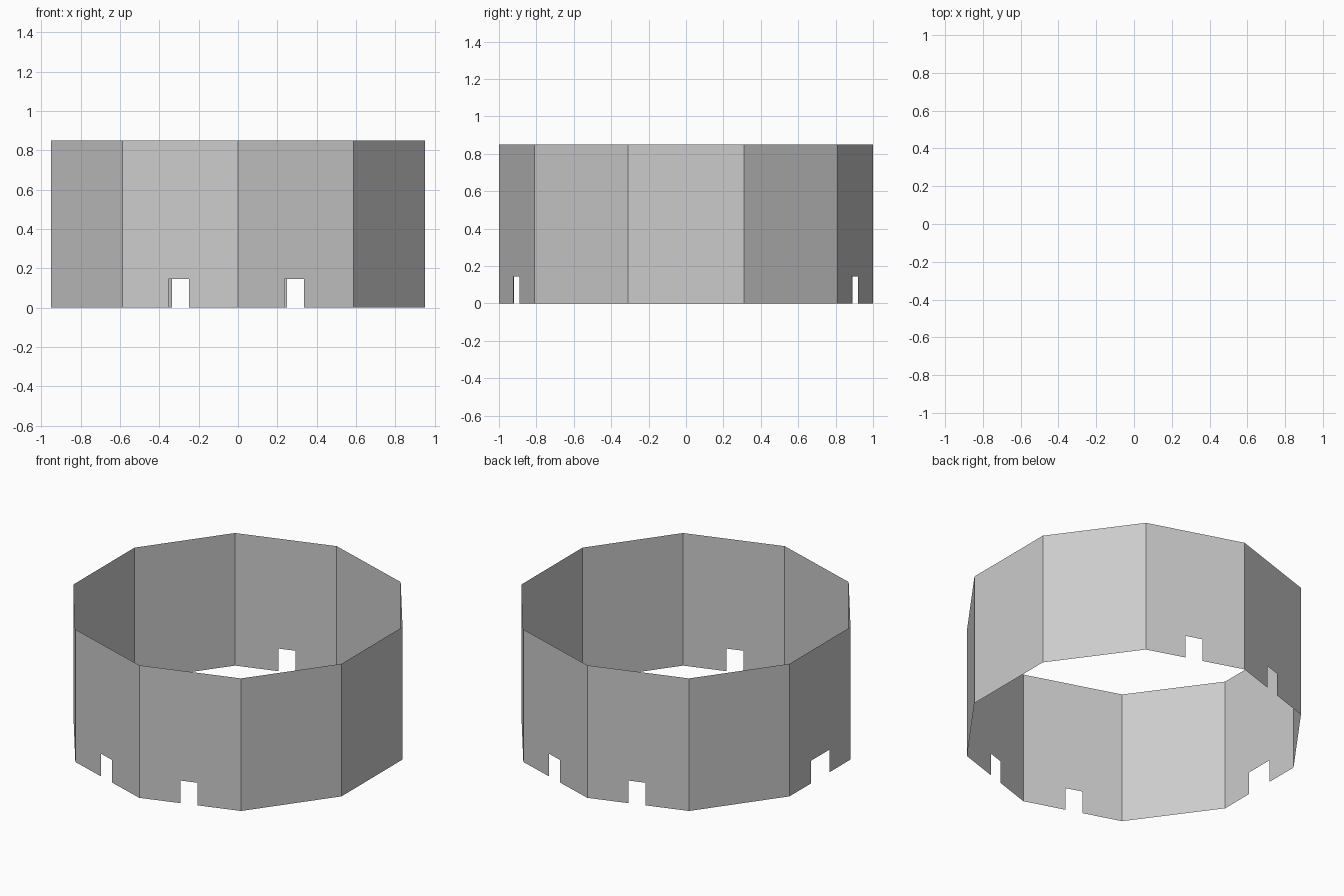
import bpy, bmesh
from math import radians, sin, cos
from mathutils import Vector

if "Cube" in bpy.data.objects:
    bpy.data.objects.remove(bpy.data.objects["Cube"])

HEIGHT, NOTCH_H, SIDES = 0.85, 0.145, 10
# notched panels: index -> start and end of the notch as a share of panel width
NOTCHES = {0: (0.403, 0.571), 4: (0.41, 0.58), 5: (0.403, 0.571),
           7: (0.348, 0.652), 9: (0.41, 0.58)}


def corner(i):
    a = radians(-90 + 360 / SIDES * i)
    return Vector((cos(a), sin(a), 0))


# ten-sided open wall of thin panels, some with a notch at the foot
bm = bmesh.new()
for i in range(SIDES):
    a, b = corner(i), corner(i + 1)
    outline = [(0, 0)]
    if i in NOTCHES:
        s, e = NOTCHES[i]
        if i in (4, 9):  # panels ending at the front/back corner are measured from it
            s, e = 1 - e - 0.02, 1 - s - 0.015
        outline += [(s, 0), (s, NOTCH_H), (e, NOTCH_H), (e, 0)]
    outline += [(1, 0), (1, HEIGHT), (0, HEIGHT)]
    bm.faces.new([bm.verts.new(a.lerp(b, t) + Vector((0, 0, z))) for t, z in outline])
bmesh.ops.remove_doubles(bm, verts=bm.verts, dist=0.0001)

mesh = bpy.data.meshes.new("notched_wall")
bm.to_mesh(mesh)
bm.free()
bpy.context.collection.objects.link(bpy.data.objects.new("notched_wall", mesh))
